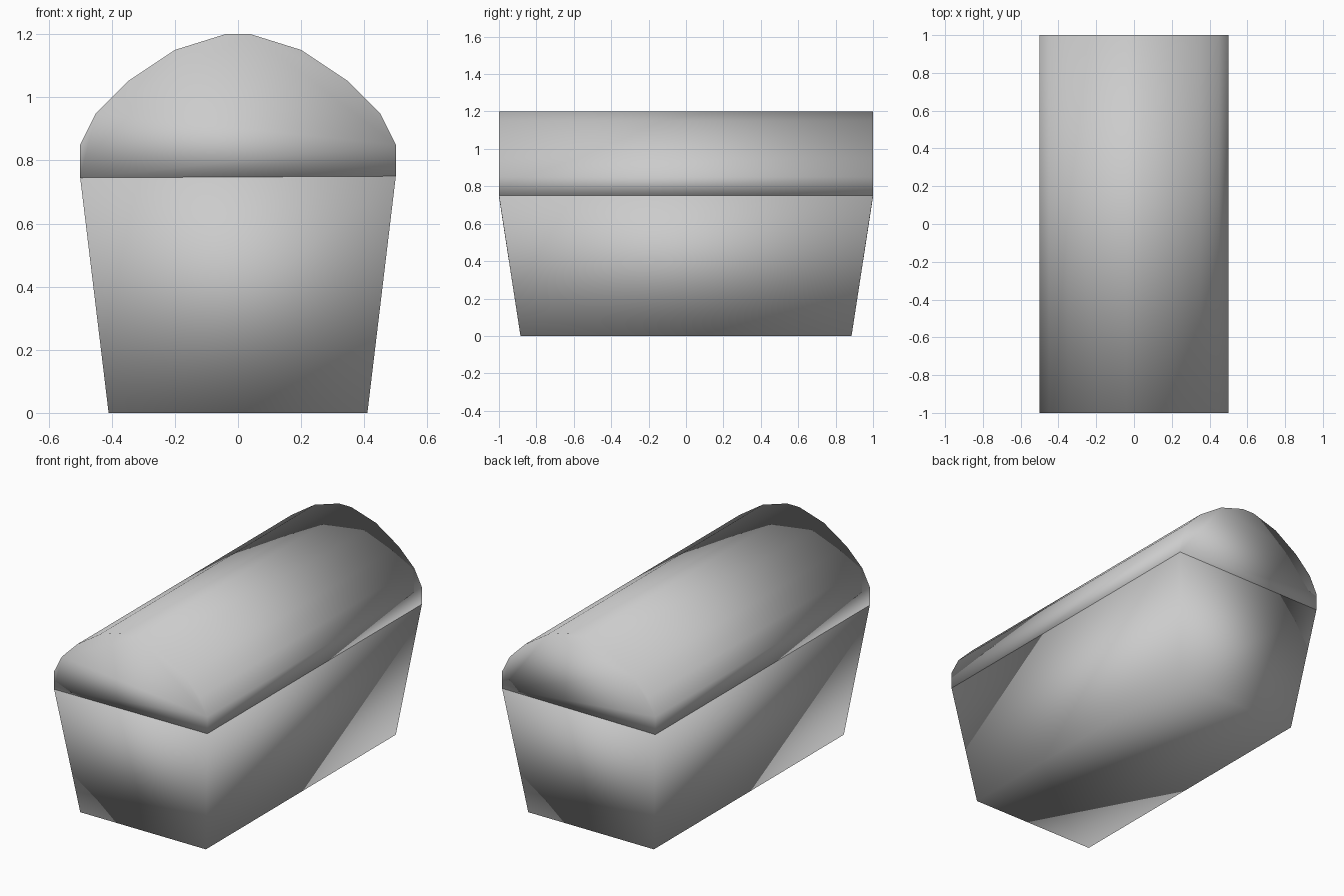
import bpy

if "Cube" in bpy.data.objects:
    bpy.data.objects.remove(bpy.data.objects["Cube"])


def smooth_mesh(name, verts, faces):
    mesh = bpy.data.meshes.new(name)
    mesh.from_pydata(verts, [], faces)
    mesh.update()
    mesh.polygons.foreach_set("use_smooth", [True] * len(mesh.polygons))
    obj = bpy.data.objects.new(name, mesh)
    bpy.context.collection.objects.link(obj)
    return obj


def loft(name, ring_a, ring_b):
    # Join two matching rings with side faces and cap both ends
    n = len(ring_a)
    faces = [(i, (i + 1) % n, n + (i + 1) % n, n + i) for i in range(n)]
    faces += [tuple(reversed(range(n))), tuple(range(n, 2 * n))]
    return smooth_mesh(name, ring_a + ring_b, faces)


SEAM_LEFT, SEAM_RIGHT = 0.745, 0.75

# Tapered chest body, with its rim very slightly lower on the left
corners = [(-1, -1), (1, -1), (1, 1), (-1, 1)]
bottom = [(x * 0.41, y * 0.885, 0) for x, y in corners]
rim = [(x * 0.5, y, SEAM_RIGHT if x > 0 else SEAM_LEFT) for x, y in corners]
loft("chest_body", bottom, rim)

# Domed lid: mirrored faceted arch, extruded along the length
half = [(0.5, 0.85), (0.45, 0.95), (0.35, 1.05), (0.2, 1.15), (0.04, 1.2)]
arch = ([(-0.5, SEAM_LEFT), (0.5, SEAM_RIGHT)] + half
        + [(-x, z) for x, z in reversed(half)])
# Rings run back to front so the side faces point outward
loft("chest_lid", [(x, 1, z) for x, z in reversed(arch)],
     [(x, -1, z) for x, z in reversed(arch)])

# Make every face point outward
import bmesh
for obj in bpy.context.collection.objects:
    bm = bmesh.new()
    bm.from_mesh(obj.data)
    bmesh.ops.recalc_face_normals(bm, faces=bm.faces)
    bm.to_mesh(obj.data)
    bm.free()
